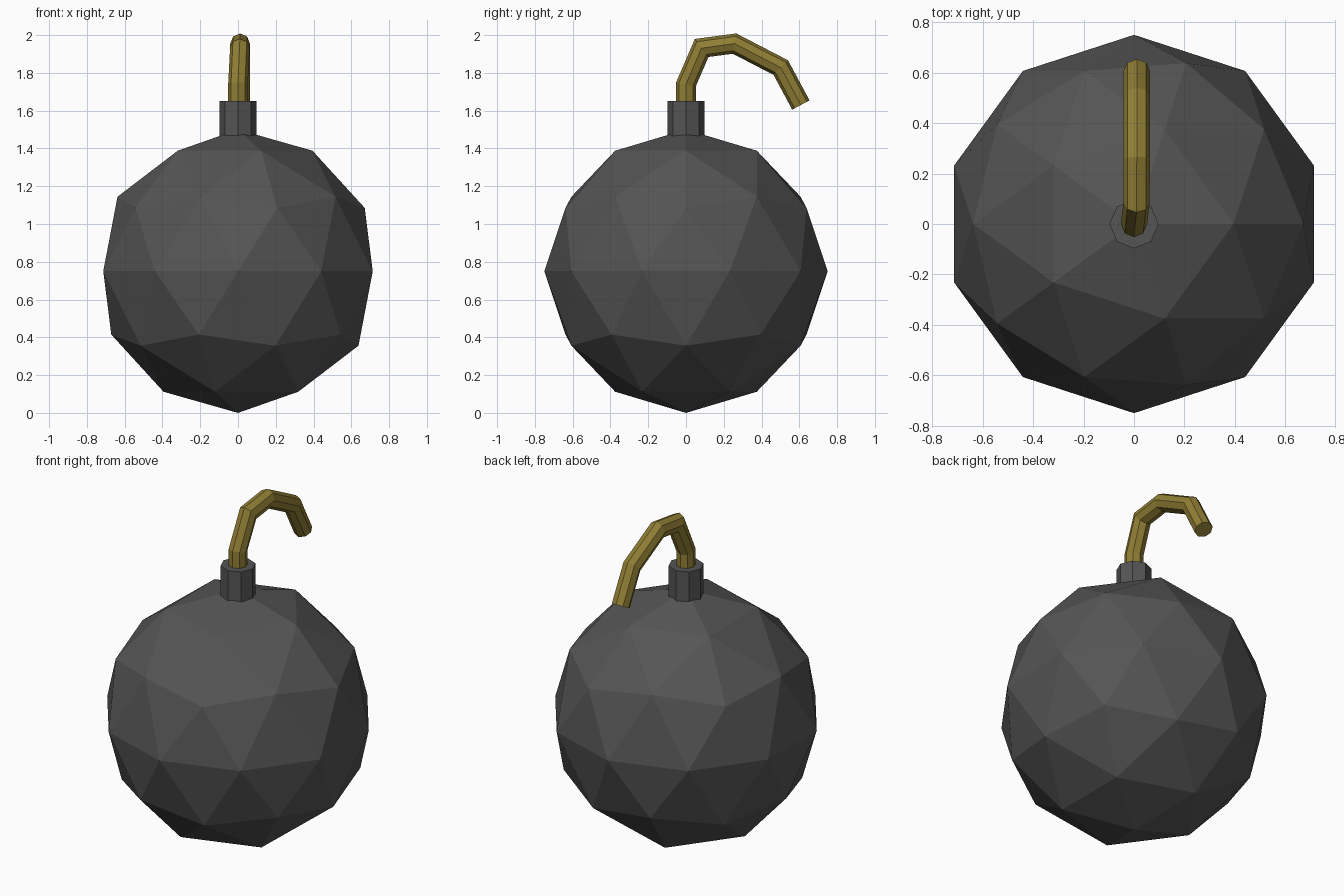
import bpy, bmesh
from math import cos, sin, tau
from mathutils import Vector

if "Cube" in bpy.data.objects:
    bpy.data.objects.remove(bpy.data.objects["Cube"])


def paint(obj, name, rgb):
    mat = bpy.data.materials.get(name) or bpy.data.materials.new(name)
    mat.diffuse_color = (*rgb, 1)
    mat.use_nodes = True
    mat.node_tree.nodes["Principled BSDF"].inputs["Base Color"].default_value = mat.diffuse_color
    obj.data.materials.append(mat)


def tube(name, path, radius, sides=8):
    """Capped tube along a path, with mitred rings at the bends."""
    pts = [Vector(p) for p in path]
    bm = bmesh.new()
    rings = []
    for i, p in enumerate(pts):
        a = (p - pts[i - 1]).normalized() if i else (pts[1] - p).normalized()
        b = (pts[i + 1] - p).normalized() if i < len(pts) - 1 else a
        t = (a + b).normalized()
        side = Vector((1, 0, 0))
        side = (side - t * side.dot(t)).normalized()
        up = t.cross(side) / t.dot(a)
        rings.append([bm.verts.new(p + radius * (side * cos(tau * k / sides) + up * sin(tau * k / sides)))
                      for k in range(sides)])
    for r, s in zip(rings, rings[1:]):
        for k in range(sides):
            n = (k + 1) % sides
            bm.faces.new((r[k], r[n], s[n], s[k]))
    bm.faces.new(rings[0][::-1])
    bm.faces.new(rings[-1])
    bmesh.ops.recalc_face_normals(bm, faces=bm.faces)
    mesh = bpy.data.meshes.new(name)
    bm.to_mesh(mesh)
    bm.free()
    obj = bpy.data.objects.new(name, mesh)
    bpy.context.collection.objects.link(obj)
    return obj


# Faceted round body
bpy.ops.mesh.primitive_ico_sphere_add(subdivisions=2, radius=0.75, location=(0, 0, 0.75))
body = bpy.context.object
body.name = "body"
paint(body, "dark_grey", (0.09, 0.09, 0.09))

# Octagonal neck on top
neck = tube("neck", [(0, 0, 1.42), (0, 0, 1.65)], 0.097)
paint(neck, "dark_grey", (0.09, 0.09, 0.09))

# Bent fuse curling towards the back
fuse = tube("fuse", [(0, 0, 1.6), (0, 0, 1.74), (0.01, 0.083, 1.932), (0.011, 0.257, 1.955),
                     (0.011, 0.502, 1.828), (0.011, 0.608, 1.63)], 0.052)
paint(fuse, "fuse_yellow", (0.28, 0.21, 0.035))
